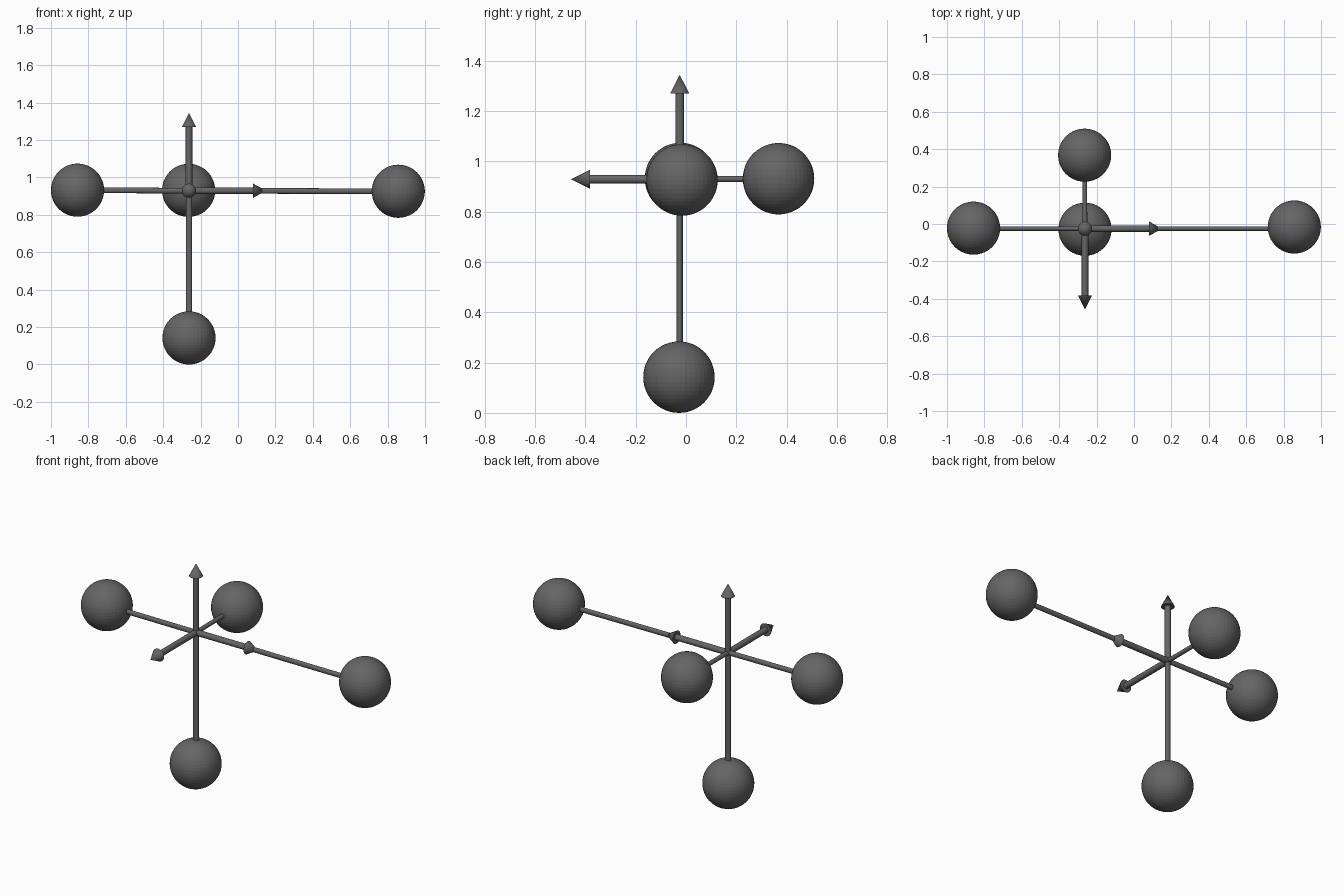
import bpy
from mathutils import Vector

if "Cube" in bpy.data.objects:
    bpy.data.objects.remove(bpy.data.objects["Cube"])

CENTRE = Vector((-0.262, -0.025, 0.929))
R = 0.142

dark = bpy.data.materials.new("dark_grey")
dark.diffuse_color = (0.13, 0.13, 0.13, 1)
dark.use_nodes = True
dark.node_tree.nodes["Principled BSDF"].inputs["Base Color"].default_value = dark.diffuse_color


def finish(name):
    ob = bpy.context.object
    ob.name = name
    ob.data.materials.append(dark)
    return ob


def bar(name, a, b, r1, r2=None):
    """Cylinder or cone running from a to b."""
    a, b = Vector(a), Vector(b)
    d = b - a
    bpy.ops.mesh.primitive_cone_add(
        vertices=24, radius1=r1, radius2=r1 if r2 is None else r2,
        depth=d.length, location=(a + b) / 2)
    ob = finish(name)
    ob.rotation_euler = d.to_track_quat('Z', 'Y').to_euler()
    bpy.ops.object.transform_apply(location=True, rotation=True, scale=True)
    bpy.ops.object.shade_smooth_by_angle()
    return ob


# Ball ends, each with a rod reaching back to the crossing point
# (position, rod radius, front-to-back thinning of the rod)
balls = {
    "left": ((-0.858, -0.022, 0.932), 0.0150, 0.8),
    "right": ((0.857, -0.016, 0.926), 0.0150, 0.8),
    "back": ((-0.264, 0.368, 0.931), 0.0125, 1.0),
    "bottom": ((-0.262, -0.028, R), 0.0168, 0.72),
}
for side, (pos, r, thin) in balls.items():
    bpy.ops.mesh.primitive_uv_sphere_add(segments=40, ring_count=24,
                                         radius=R, location=pos)
    finish(side + "_ball")
    rod = bar(side + "_rod", CENTRE, (pos[0], pos[1] if side == "back" else CENTRE.y, pos[2]), r)
    if thin < 1:
        for v in rod.data.vertices:
            v.co.y = CENTRE.y + (v.co.y - CENTRE.y) * thin

# Three arrows: direction, head start and tip distance from the crossing
arrows = {
    "right": (Vector((1, 0, 0)), 0.343, 0.412),
    "up": (Vector((0, 0, 1)), 0.341, 0.415),
    "front": (Vector((0, -1, 0)), 0.357, 0.433),
}
for side, (d, head, tip) in arrows.items():
    bar(side + "_arrow_shaft", CENTRE, CENTRE + d * head, 0.0175)
    bar(side + "_arrow_head", CENTRE + d * head, CENTRE + d * tip, 0.038, 0.0)
